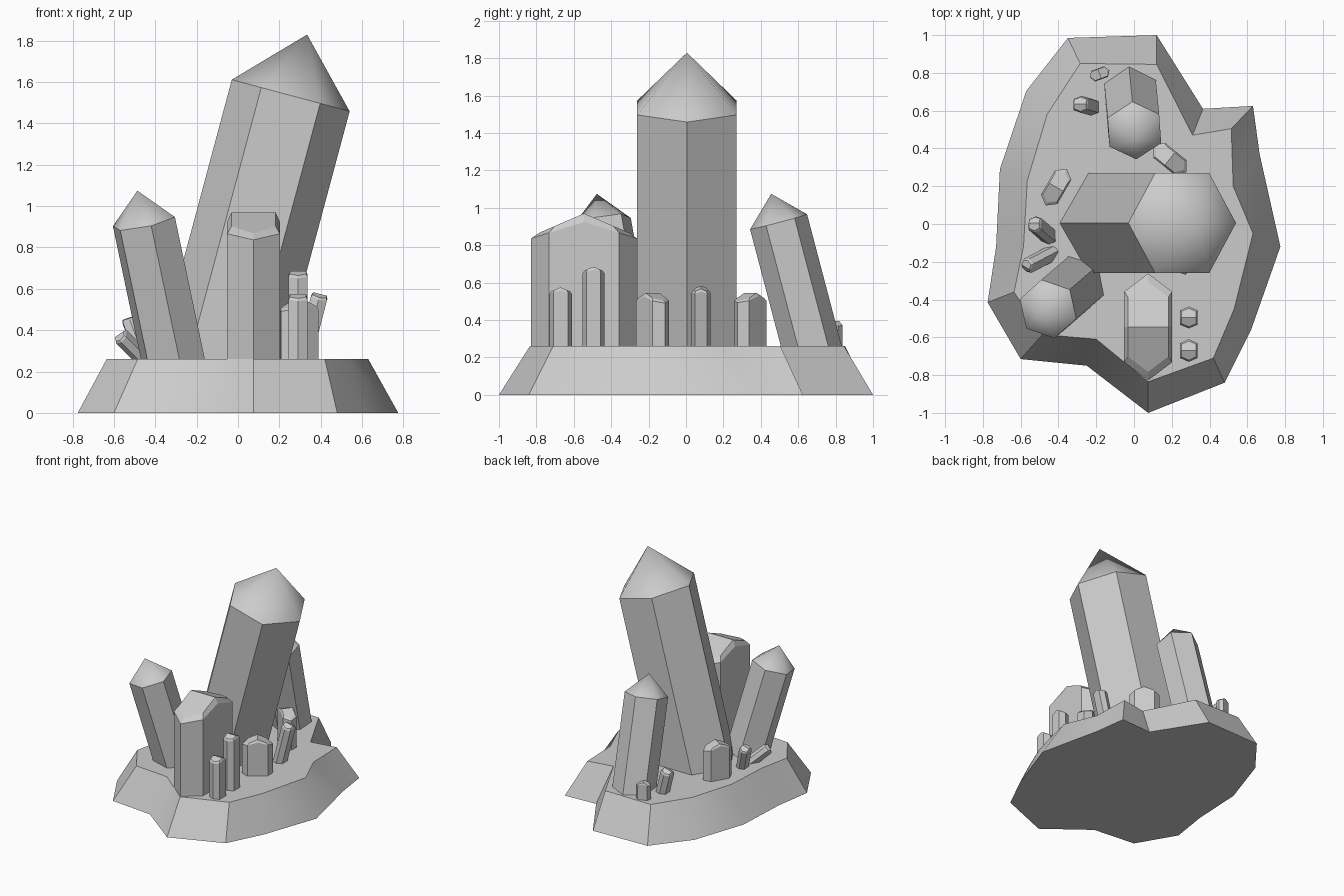
import bpy, bmesh
from math import cos, sin, radians
from mathutils import Vector, Matrix

if "Cube" in bpy.data.objects:
    bpy.data.objects.remove(bpy.data.objects["Cube"])


def finish(name, bm, smooth_angle=None, smooth_tris=False):
    bmesh.ops.recalc_face_normals(bm, faces=bm.faces)
    if smooth_angle:
        for f in bm.faces:
            f.smooth = True
        for e in bm.edges:
            e.smooth = e.calc_face_angle(0) < radians(smooth_angle)
    if smooth_tris:  # smooth pointed cap, crisp shoulder
        for f in bm.faces:
            f.smooth = len(f.verts) == 3
        for e in bm.edges:
            e.smooth = all(f.smooth for f in e.link_faces)
    me = bpy.data.meshes.new(name)
    bm.to_mesh(me)
    bm.free()
    ob = bpy.data.objects.new(name, me)
    bpy.context.collection.objects.link(ob)
    return ob


def bridge(bm, a, b):
    n = len(a)
    for i in range(n):
        j = (i + 1) % n
        bm.faces.new((a[i], a[j], b[j], b[i]))


def frame(base, top, spin):
    """Matrix at the top point with local z along the crystal, and the length."""
    d = Vector(top) - Vector(base)
    q = Vector((0, 0, 1)).rotation_difference(d).to_matrix().to_4x4()
    return Matrix.Translation(top) @ q @ Matrix.Rotation(radians(spin), 4, 'Z'), d.length


def pointed(name, base, top, r, cap, spin=0, sy=1.0):
    """Six-sided crystal with a pyramid tip; top is the shoulder centre."""
    m, length = frame(base, top, spin)
    bm = bmesh.new()
    ring = [(r * cos(radians(60 * i)), r * sy * sin(radians(60 * i))) for i in range(6)]
    lo = [bm.verts.new(m @ Vector((x, y, -length - 0.08))) for x, y in ring]
    hi = [bm.verts.new(m @ Vector((x, y, 0))) for x, y in ring]
    tip = bm.verts.new(m @ Vector((0, 0, cap)))
    bridge(bm, lo, hi)
    bm.faces.new(lo)
    for i in range(6):
        bm.faces.new((hi[i], hi[(i + 1) % 6], tip))
    finish(name, bm, smooth_tris=True)


def chisel(name, base, top, w, l, spin=0):
    """Long hexagonal crystal with a bevelled roof; top is the ridge centre."""
    m, length = frame(base, top, spin)
    bm = bmesh.new()
    k = 0.66 * l
    out = [(w, 0), (w, k), (0, l), (-w, k), (-w, 0), (-w, -k), (0, -l), (w, -k)]
    lo = [bm.verts.new(m @ Vector((x, y, -length - 0.04))) for x, y in out]
    hi = [bm.verts.new(m @ Vector((x, y, -0.36 * w - 0.31 * abs(y)))) for x, y in out]
    s = 0.84
    roof = [bm.verts.new(m @ Vector((x * s, y * s, -0.43 * s * abs(y)))) for x, y in out]
    bridge(bm, lo, hi)
    bridge(bm, hi, roof)
    bm.faces.new(lo)
    bm.faces.new(roof[:5])
    bm.faces.new(roof[4:] + roof[:1])
    finish(name, bm)


# Rock base: irregular outline, sloping inwards
foot = [(-.35, .985), (.12, 1), (.365, .61), (.63, .625), (.665, .37), (.775, -.12),
        (.62, -.56), (.48, -.84), (.075, -1), (-.25, -.75), (-.6, -.715),
        (-.775, -.415), (-.73, -.12), (-.71, .29), (-.57, .705)]
rim = [(-.285, .85), (.12, .845), (.31, .47), (.515, .505), (.525, .2), (.63, -.05),
       (.53, -.45), (.42, -.71), (.075, -.835), (-.2, -.61), (-.485, -.585),
       (-.635, -.36), (-.585, -.12), (-.565, .23), (-.46, .58)]
bm = bmesh.new()
lo = [bm.verts.new((x, y, 0)) for x, y in foot]
hi = [bm.verts.new((x, y, 0.26)) for x, y in rim]
bridge(bm, lo, hi)
bm.faces.new(lo)
bm.faces.new(hi)
finish("rock_base", bm, smooth_angle=30)

# Large pointed crystals
pointed("main_crystal", (-.087, .005, .26), (.255, .005, 1.535), .295, .305, 0, 1.04)
pointed("left_crystal", (-.315, -.33, .26), (-.455, -.45, .925), .16, .155, 42)
pointed("back_crystal", (-.015, .67, .26), (.002, .495, .925), .158, .155, 34)

# Chisel-topped crystals, upright and leaning
Z = 0.26
for name, base, top, w, l, spin in [
    ("front_crystal", (.075, -.545, Z), (.075, -.545, .97), .127, .283, 0),
    ("front_shard_tall", (.29, -.495, Z), (.29, -.495, .685), .046, .058, 0),
    ("front_shard_short", (.29, -.67, Z), (.29, -.67, .575), .046, .06, 0),
    ("right_wide_shard", (.297, -.18, Z), (.297, -.18, .545), .055, .112, -53),
    ("right_leaning_shard", (.315, .08, Z), (.397, .08, .575), .04, .05, 0),
    ("back_right_shard", (.19, .345, Z), (.19, .345, .545), .05, .112, 51),
    ("left_wide_shard", (-.412, .195, Z), (-.412, .195, .545), .05, .112, -30),
    ("left_leaning_shard", (-.455, -.06, Z), (-.53, .005, .46), .035, .045, 0),
    ("left_low_shard", (-.455, -.165, Z), (-.575, -.228, .38), .032, .042, -20),
    ("back_leaning_shard", (-.23, .62, Z), (-.287, .635, .455), .04, .045, 0),
    ("back_small_shard", (-.182, .795, Z), (-.182, .795, .395), .03, .055, -70),
]:
    chisel(name, base, top, w, l, spin)
